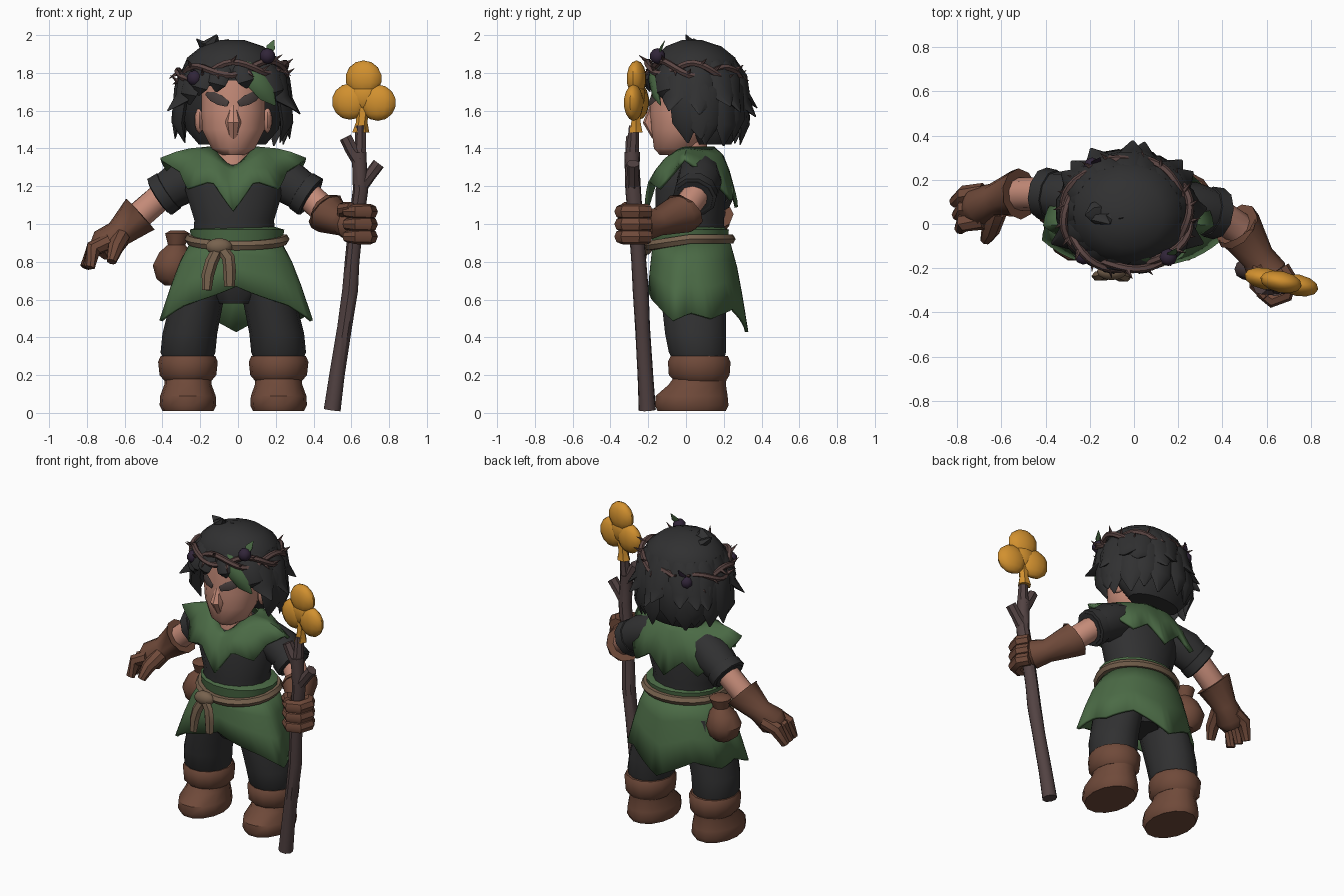
import bpy, bmesh, random
from math import sin, cos, pi, radians, sqrt
from mathutils import Vector, Matrix

random.seed(4)
if "Cube" in bpy.data.objects:
    bpy.data.objects.remove(bpy.data.objects["Cube"])
MADE = []


def material(name, rgb):
    m = bpy.data.materials.new(name)
    m.use_nodes = True
    m.diffuse_color = (*rgb, 1)
    m.node_tree.nodes["Principled BSDF"].inputs["Base Color"].default_value = (*rgb, 1)
    return m


SKIN = material("skin", (.56, .26, .19))
BLACK = material("charcoal", (.03, .03, .031))
GREEN = material("leaf green", (.07, .145, .06))
LEATHER = material("brown leather", (.16, .068, .042))
GOLD = material("gold", (.64, .28, .028))
BARK = material("bark", (.085, .055, .055))
ROPE = material("tan rope", (.185, .122, .076))
VINE = material("dry vine", (.105, .06, .056))
BERRY = material("dark berry", (.03, .018, .04))
BROW = material("brow grey", (.06, .045, .043))


def finish(name, bm, mat):
    bmesh.ops.recalc_face_normals(bm, faces=bm.faces)
    me = bpy.data.meshes.new(name)
    bm.to_mesh(me)
    bm.free()
    me.materials.append(mat)
    ob = bpy.data.objects.new(name, me)
    bpy.context.collection.objects.link(ob)
    MADE.append(ob)
    return ob


def skin_rings(name, rings, mat, closed=False, caps=True):
    """Bridge equal rings of points into one surface."""
    bm = bmesh.new()
    rows = [[bm.verts.new(p) for p in r] for r in rings]
    n = len(rows[0])
    for a, b in zip(rows, rows[1:] + rows[:1] if closed else rows[1:]):
        for i in range(n):
            j = (i + 1) % n
            bm.faces.new((a[i], a[j], b[j], b[i]))
    if caps and not closed:
        bm.faces.new(rows[0])
        bm.faces.new(rows[-1])
    return finish(name, bm, mat)


def stack(name, rings, mat, n=14):
    """Upright body from ellipses given as (x, y, z, rx, ry)."""
    angles = [2 * pi * (i + .5) / n for i in range(n)]
    return skin_rings(name, [[(x + rx * sin(a), y - ry * cos(a), z) for a in angles]
                             for x, y, z, rx, ry in rings], mat)


def tube(name, pts, radii, mat, n=8, flat=1, ref=None, closed=False):
    """Limb along a path; flat squeezes it along the ref direction."""
    pts = [Vector(p) for p in pts]
    if ref is None:
        d = pts[-1] - pts[0]
        ref = (0, 0, 1) if closed or abs(d.z) < .8 * d.length else (0, 1, 0)
    rings = []
    for i, p in enumerate(pts):
        nxt = pts[(i + 1) % len(pts)] if closed or i + 1 < len(pts) else p
        t = (nxt - (pts[i - 1] if i or closed else p)).normalized()
        u = t.cross(Vector(ref)).normalized()
        v = u.cross(t)
        r = radii[i] if isinstance(radii, (list, tuple)) else radii
        rings.append([p + r * (cos(a) * u + flat * sin(a) * v)
                      for a in [2 * pi * k / n for k in range(n)]])
    return skin_rings(name, rings, mat, closed)


def ball(name, loc, scale, mat, turn=0, seg=12):
    bm = bmesh.new()
    bmesh.ops.create_uvsphere(bm, u_segments=seg, v_segments=seg // 2 + 1, radius=1)
    bm.transform(Matrix.Translation(loc) @ Matrix.Rotation(turn, 4, "Z") @ Matrix.Diagonal((*scale, 1)))
    return finish(name, bm, mat)


def drape(name, centre, top, keys, mat, curve, n=48):
    """Cloth hung from an ellipse; keys set the hem as (angle from front, rx, ry, z)."""
    def hem(deg):
        for k, m in zip(keys, keys[1:]):
            if deg <= m[0]:
                f = (deg - k[0]) / (m[0] - k[0])
                return [p + (q - p) * f for p, q in zip(k[1:], m[1:])]
    top_rx, top_ry, top_z, dip = top
    rings = []
    for t in (0, .3, .6, 1):
        ring = []
        for i in range(n):
            deg = i * 360 / n
            a = radians(deg)
            hem_rx, hem_ry, hem_z = hem(min(deg, 360 - deg))
            z0 = top_z - dip * max(cos(a), 0) ** 4
            rx = top_rx + (hem_rx - top_rx) * t ** .75
            ry = top_ry + (hem_ry - top_ry) * t ** .75
            ring.append((centre[0] + rx * sin(a), centre[1] - ry * cos(a), z0 + (hem_z - z0) * t ** curve))
        rings.append(ring)
    ob = skin_rings(name, rings, mat, caps=False)
    ob.modifiers.new("thickness", "SOLIDIFY").thickness = .018


# Boots and trousers
for side, x, s in (("left", .215, 1), ("right", -.265, -1)):
    stack(side + "_boot", [(x, .03, .01, .135, .185), (x, .03, .04, .15, .2), (x, .03, .09, .147, .195),
                           (x, .06, .15, .125, .155), (x, .08, .2, .125, .14)], LEATHER)
    stack(side + "_boot_cuff", [(x, .075, .17, .125, .14), (x, .07, .2, .15, .165),
                                (x, .07, .27, .158, .17), (x, .07, .3, .145, .155)], LEATHER)
    stack(side + "_trouser_leg", [(x, .07, .26, .12, .13), (x, .06, .32, .145, .155), (x - .01 * s, .05, .42, .145, .165),
                                  (x - .05 * s, .04, .6, .14, .175), (x - .1 * s, .03, .8, .13, .18)], BLACK)
stack("hips", [(-.02, .03, .58, .1, .13), (-.02, .03, .7, .24, .19), (-.02, .03, .92, .23, .19)], BLACK)

# Torso, neck and clothing
stack("tunic", [(-.02, .02, .88, .225, .19), (-.02, .02, 1.02, .215, .185), (-.02, .025, 1.18, .265, .19),
                (-.02, .03, 1.28, .25, .165), (-.02, .04, 1.36, .11, .1)], BLACK, 16)
stack("neck", [(-.03, .01, 1.28, .12, .115), (-.03, .01, 1.45, .1, .1)], SKIN)
drape("leaf_mantle", (-.025, .03), (.13, .12, 1.41, .09),
      [(0, .25, .25, 1.07), (22.5, .27, .25, 1.22), (30, .28, .255, 1.225), (52.5, .31, .29, 1.19), (67.5, .31, .26, 1.28),
       (82.5, .39, .3, 1.35), (112.5, .35, .26, 1.25), (142.5, .38, .27, 1.13), (157.5, .32, .24, 1.2),
       (180, .25, .245, 1.09)], GREEN, 1.5)
stack("waist_sash", [(-.005, .02, .89, .238, .2), (-.005, .02, .97, .25, .21), (-.005, .02, .985, .2, .17)], GREEN, 18)
drape("leaf_skirt", (-.01, .03), (.235, .2, .92, 0),
      [(0, .28, .23, .67), (22.5, .33, .24, .62), (45, .4, .26, .57), (67.5, .44, .27, .49), (90, .37, .27, .53),
       (112.5, .38, .28, .5), (142.5, .37, .28, .55), (180, .34, .3, .43)], GREEN, 1.0)

# Rope belt with knot and tails
ring = [(-.005 + .25 * sin(a), .02 - .215 * cos(a), .92 - .035 * max(0, cos(a)))
        for a in [2 * pi * i / 24 for i in range(24)]]
tube("rope_belt", ring, .028, ROPE, 6, closed=True)
ball("belt_knot", (-.1, -.215, .88), (.07, .04, .045), ROPE)
tube("rope_tail_long", [(-.1, -.22, .89), (-.05, -.24, .82), (-.045, -.24, .75), (-.045, -.24, .67)],
     [.03, .034, .034, .028], ROPE, 6, .7)
tube("rope_tail_short", [(-.1, -.22, .88), (-.14, -.235, .8), (-.16, -.235, .73), (-.165, -.24, .65)],
     [.03, .034, .033, .025], ROPE, 6, .7)

# Belt pouch
stack("belt_pouch", [(-.34, .09, .675, .05, .05), (-.345, .09, .71, .09, .09), (-.345, .09, .78, .11, .11),
                     (-.335, .09, .85, .085, .085), (-.325, .09, .89, .048, .05), (-.32, .09, .95, .068, .07),
                     (-.32, .09, .965, .04, .04)], LEATHER, 12)

# Arms: sleeve, rolled cuff, bare arm, glove forearm
ARMS = {
    "right": [(-.2, .09, 1.27), (-.3, .12, 1.22), (-.42, .14, 1.14), (-.53, .135, 1.04), (-.63, .11, .95), (-.7, .08, .89)],
    "left": [(.15, .07, 1.27), (.27, .07, 1.22), (.39, .045, 1.14), (.475, -.02, 1.055), (.56, -.15, 1.01), (.605, -.225, 1.0)],
}
for side, path in ARMS.items():
    P = [Vector(p) for p in path]
    tube(side + "_sleeve", P[:3], [.11, .12, .1], BLACK, 10)
    tube(side + "_sleeve_cuff", [P[1].lerp(P[2], f) for f in (.5, .55, .95, 1)], [.09, .115, .118, .09], BLACK, 10)
    tube(side + "_forearm", [P[2].lerp(P[1], .2), P[3], P[4]], [.075, .075, .06], SKIN, 10)
    tube(side + "_glove", [P[3].lerp(P[2], .12), P[3], P[4], P[5], P[5].lerp(P[4], -.5)],
         [.116, .108, .075, .092, .065], LEATHER, 10)

# Open right hand
for i in range(3):
    y = .14 - i * .06
    tube(f"right_finger_{i}", [(-.68, y, .905), (-.765, y - .01, .87), (-.81 + .012 * i, y - .04, .77)],
         [.046, .045, .028], LEATHER, 8)
tube("right_thumb", [(-.62, .06, .93), (-.65, -.03, .87), (-.67, -.07, .8)], [.048, .042, .026], LEATHER, 8)

# Left hand gripping the staff
for i in range(3):
    z = 1.065 - i * .066
    arc = [(.63 + .07 * cos(a), -.265 + .075 * sin(a), z) for a in [radians(d) for d in (60, 10, -45, -95, -150)]]
    tube(f"left_finger_{i}", arc, [.04, .042, .042, .04, .028], LEATHER, 8)
tube("left_thumb", [(.57, -.2, 1.04), (.56, -.28, 1.08), (.6, -.33, 1.09)], [.045, .038, .026], LEATHER, 8)

# Staff with twigs
tube("staff", [(.5, -.205, .015), (.525, -.215, .2), (.565, -.23, .45), (.595, -.24, .65), (.605, -.25, .8), (.625, -.265, 1.0),
               (.65, -.28, 1.18), (.645, -.285, 1.3), (.64, -.285, 1.38)],
     [.046, .042, .04, .043, .04, .04, .042, .04, .042], BARK, 9)
tube("staff_twig", [(.65, -.28, 1.2), (.7, -.28, 1.26), (.745, -.28, 1.32)], [.04, .033, .034], BARK, 7)
tube("staff_fork_outer", [(.64, -.285, 1.34), (.65, -.28, 1.42), (.65, -.275, 1.52)], [.04, .032, .028], BARK, 7)
tube("staff_fork_inner", [(.64, -.285, 1.34), (.6, -.285, 1.4), (.57, -.285, 1.46)], [.04, .036, .034], BARK, 7)

# Gold trefoil on top of the staff
for i, (dx, z) in enumerate(((0, 1.77), (-.072, 1.648), (.075, 1.642))):
    ball(f"trefoil_lobe_{i}", (.665 + dx, -.262 - .2 * dx, z), (.098, .05, .096), GOLD, -.2)
ball("trefoil_centre", (.665, -.262, 1.68), (.085, .046, .085), GOLD, -.2)
stack("trefoil_stem", [(.65, -.265, 1.485, .045, .04), (.655, -.265, 1.54, .03, .028), (.665, -.262, 1.64, .035, .03)], GOLD, 6)

# Head, ears, nose and brows
FX = -.025
stack("head", [(FX, -.06, 1.365, .06, .08), (FX, -.05, 1.4, .118, .122), (FX, -.03, 1.5, .168, .155),
               (FX, -.03, 1.6, .172, .165), (FX, -.02, 1.76, .17, .16)], SKIN, 16)
tube("nose", [(FX, -.17, 1.64), (FX, -.187, 1.54), (FX, -.155, 1.46)], [.015, .042, .025], SKIN, 8)
for side, s in (("left", 1), ("right", -1)):
    ball(side + "_ear", (FX + s * .18, .04, 1.55), (.025, .045, .07), SKIN, 0, 8)
    line = [(FX + s * d, -.034 - .165 * sqrt(1 - (d / .172) ** 2), z)
            for d, z in ((.028, 1.635), (.07, 1.655), (.11, 1.675), (.145, 1.69))]
    tube(side + "_brow", line, [.016, .027, .026, .008], BROW, 6, .2, (0, -1, 0))

# Hair cap and back mass
HX, HY = -.03, .05
stack("hair_cap", [(HX, .06, 1.73, .26, .225), (HX, HY, 1.8, .268, .24), (HX, HY, 1.88, .24, .215),
                   (HX, .04, 1.94, .165, .15), (HX, .03, 1.975, .06, .05)], BLACK, 18)
stack("hair_back", [(HX, .15, 1.42, .18, .09), (HX, .15, 1.5, .25, .14), (HX, .14, 1.65, .275, .18),
                    (HX, .1, 1.8, .255, .185)], BLACK, 16)


def lock(name, deg, z_end, width, r_end, mat=BLACK, sway=0):
    """Flat pointed strand falling from the crown of the head."""
    pts = []
    for t, r in ((0, .21), (.35, .26), (.75, .28), (1, r_end)):
        a = radians(deg + sway * t)
        pts.append((HX + (r + .015) * sin(a), HY - r * .95 * cos(a), 1.86 + (z_end - 1.86) * t))
    a = radians(deg)
    tube(name, pts, [width * .6, width, width * .85, .006], mat, 6, .4, (sin(a), -cos(a), 0))


# Fringe, side strands, then two layers round the back
for i, (d, z, w, s) in enumerate(((-46, 1.63, .075, -8), (-30, 1.68, .065, -10), (-10, 1.7, .055, -8),
                                  (8, 1.72, .05, 8), (44, 1.65, .075, 10))):
    lock(f"fringe_{i}", d, z, w, .265, sway=s)
lock("green_strand", 10, 1.63, .055, .29, GREEN, 38)
for i, (d, z, r, w) in enumerate(((60, 1.6, .36, .08), (74, 1.43, .24, .085), (90, 1.45, .29, .095))):
    for s in (1, -1):
        lock(f"side_strand_{i}_{'left' if s > 0 else 'right'}", s * d, z, w, r, sway=s * 6)
for i in range(8):
    d = 108 + i * 20.5
    lock(f"back_strand_low_{i}", d, 1.41 + random.uniform(0, .05), .085, .26, sway=random.uniform(-8, 8))
    lock(f"back_strand_high_{i}", d - 9, 1.58 + random.uniform(-.03, .05), .08, .345, sway=random.uniform(-8, 8))
tube("hair_tuft", [(-.1, .03, 1.92), (-.15, .02, 1.965), (-.11, .0, 2.0)], [.08, .05, .006], BLACK, 6, .5)
tube("hair_tuft_side", [(-.12, .05, 1.91), (-.19, .05, 1.95), (-.22, .04, 1.98)], [.07, .045, .005], BLACK, 6, .5)


# Woven thorn crown
def crown_point(a, out=0, up=0):
    return Vector((-.033 + (.283 + out) * sin(a), .045 - (.245 + out) * cos(a), 1.797 + .025 * cos(a) + .02 * sin(a) + up))


for k in range(2):
    tube(f"crown_vine_{k}", [crown_point(a, .012 * sin(4 * a + k * pi), .035 * cos(4 * a + k * pi))
                             for a in [2 * pi * i / 48 for i in range(48)]], .018, VINE, 6, closed=True)
for i in range(22):
    a = 2 * pi * i / 22
    up = .035 * cos(4 * a + pi * (i % 2))
    tube(f"crown_thorn_{i}", [crown_point(a, 0, up), crown_point(a + .08, .05, up + random.choice((-.035, .035)))],
         [.014, .001], VINE, 5)
for i, (deg, up) in enumerate(((-42, -.03), (40, .06), (212, -.01))):
    p = crown_point(radians(deg), .01, up)
    ball(f"crown_berry_{i}", p, (.042, .042, .042), BERRY, 0, 8)
    tube(f"berry_leaf_{i}", [p, p + Vector((.02, .02, .045)), p + Vector((.035, .04, .085))],
         [.012, .026, .003], GREEN if i == 1 else BERRY, 5, .25)

# Smooth shading with crisp edges
bpy.ops.object.select_all(action="DESELECT")
for ob in MADE:
    ob.select_set(True)
bpy.context.view_layer.objects.active = MADE[0]
bpy.ops.object.shade_smooth_by_angle(angle=radians(40))
